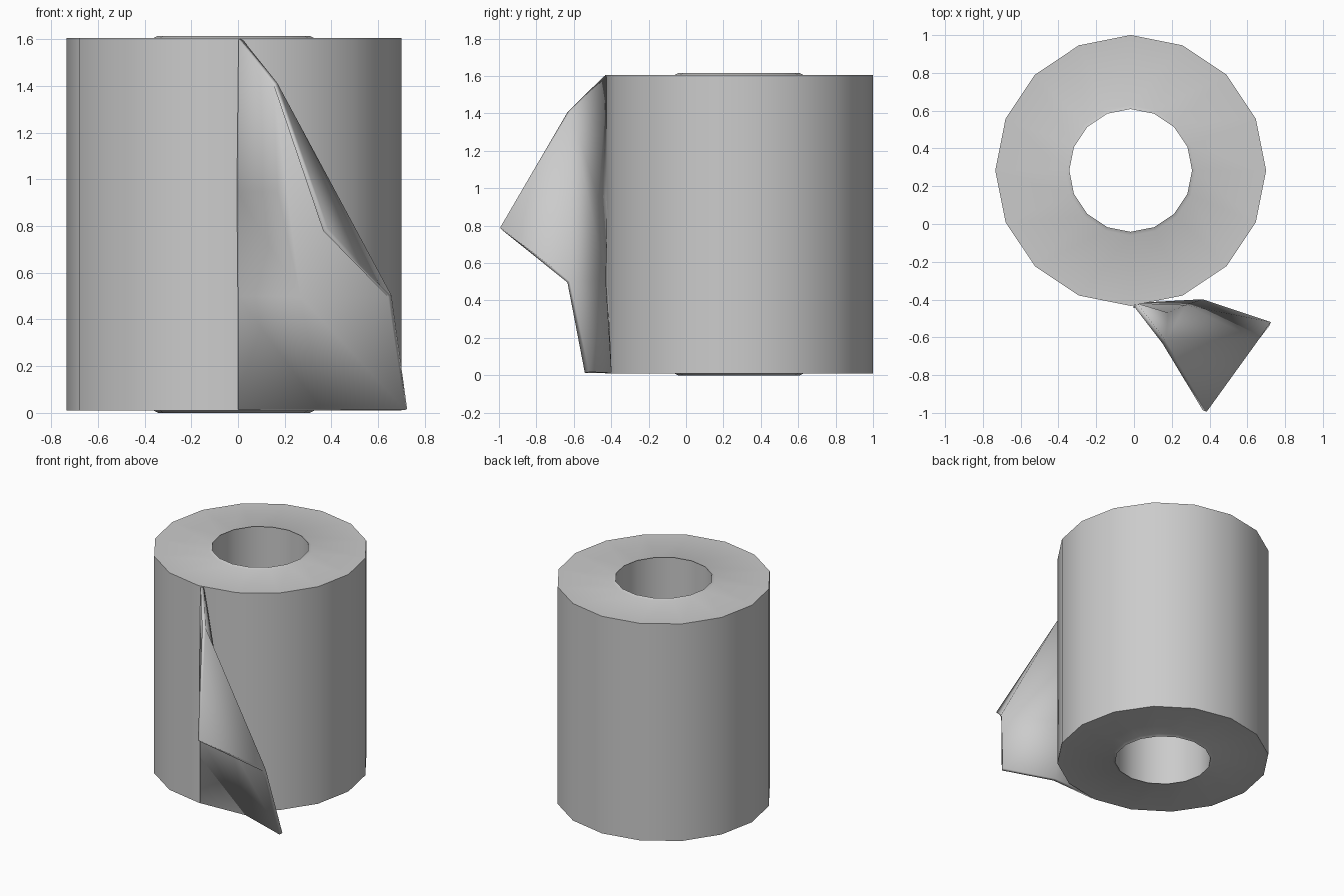
import bpy, bmesh, math

if "Cube" in bpy.data.objects:
    bpy.data.objects.remove(bpy.data.objects["Cube"])

CX, CY, SIDES = -0.0175, 0.2835, 16


def make_object(name, verts, faces, angle):
    mesh = bpy.data.meshes.new(name)
    mesh.from_pydata(verts, [], faces)
    bm = bmesh.new()
    bm.from_mesh(mesh)
    bmesh.ops.recalc_face_normals(bm, faces=bm.faces)
    bm.to_mesh(mesh)
    bm.free()
    obj = bpy.data.objects.new(name, mesh)
    bpy.context.collection.objects.link(obj)
    bpy.ops.object.select_all(action='DESELECT')
    obj.select_set(True)
    bpy.context.view_layer.objects.active = obj
    bpy.ops.object.shade_smooth_by_angle(angle=math.radians(angle))
    return obj


def revolve(name, profile):
    """Spin a closed (radius, z) profile around the roll axis."""
    n = len(profile)
    verts, faces = [], []
    for i in range(SIDES):
        a = 2 * math.pi * i / SIDES
        verts += [(CX + r * math.cos(a), CY + r * math.sin(a), z) for r, z in profile]
        k = (i + 1) % SIDES
        for j in range(n):
            m = (j + 1) % n
            faces.append((i * n + j, k * n + j, k * n + m, i * n + m))
    return make_object(name, verts, faces, 35)


# Hollow paper roll with a slightly proud core rim at both ends
revolve("paper_roll", [(0.717, 0.01), (0.717, 1.605), (0.345, 1.605),
                       (0.325, 1.615), (0.325, 0.0), (0.345, 0.01)])

# Loose torn sheet: attached along the roll front, corner folded outward
points = {
    "top": (0.01, -0.43, 1.60),
    "left_mid": (0.0, -0.43, 0.95),
    "left_low": (0.0, -0.43, 0.50),
    "left_base": (0.0, -0.43, 0.015),
    "crease_mid": (0.175, -0.48, 0.95),
    "crease_low": (0.27, -0.44, 0.50),
    "crease_base": (0.36, -0.41, 0.015),
    "fold_top": (0.16, -0.625, 1.41),
    "fold_low": (0.65, -0.625, 0.50),
    "tip": (0.375, -0.99, 0.785),
    "corner": (0.72, -0.53, 0.015),
}
patches = [
    ("top", "left_mid", "crease_mid", "fold_top"),
    ("left_mid", "left_low", "crease_low", "crease_mid"),
    ("left_low", "left_base", "crease_base", "crease_low"),
    ("fold_top", "crease_mid", "crease_low", "fold_low"),
    ("crease_low", "crease_base", "corner", "fold_low"),
    ("fold_top", "fold_low", "tip"),
]
keys = list(points)
sheet = make_object("loose_sheet", list(points.values()),
                    [[keys.index(k) for k in p] for p in patches], 60)
solid = sheet.modifiers.new("thickness", 'SOLIDIFY')
solid.thickness = 0.024
solid.offset = 0
